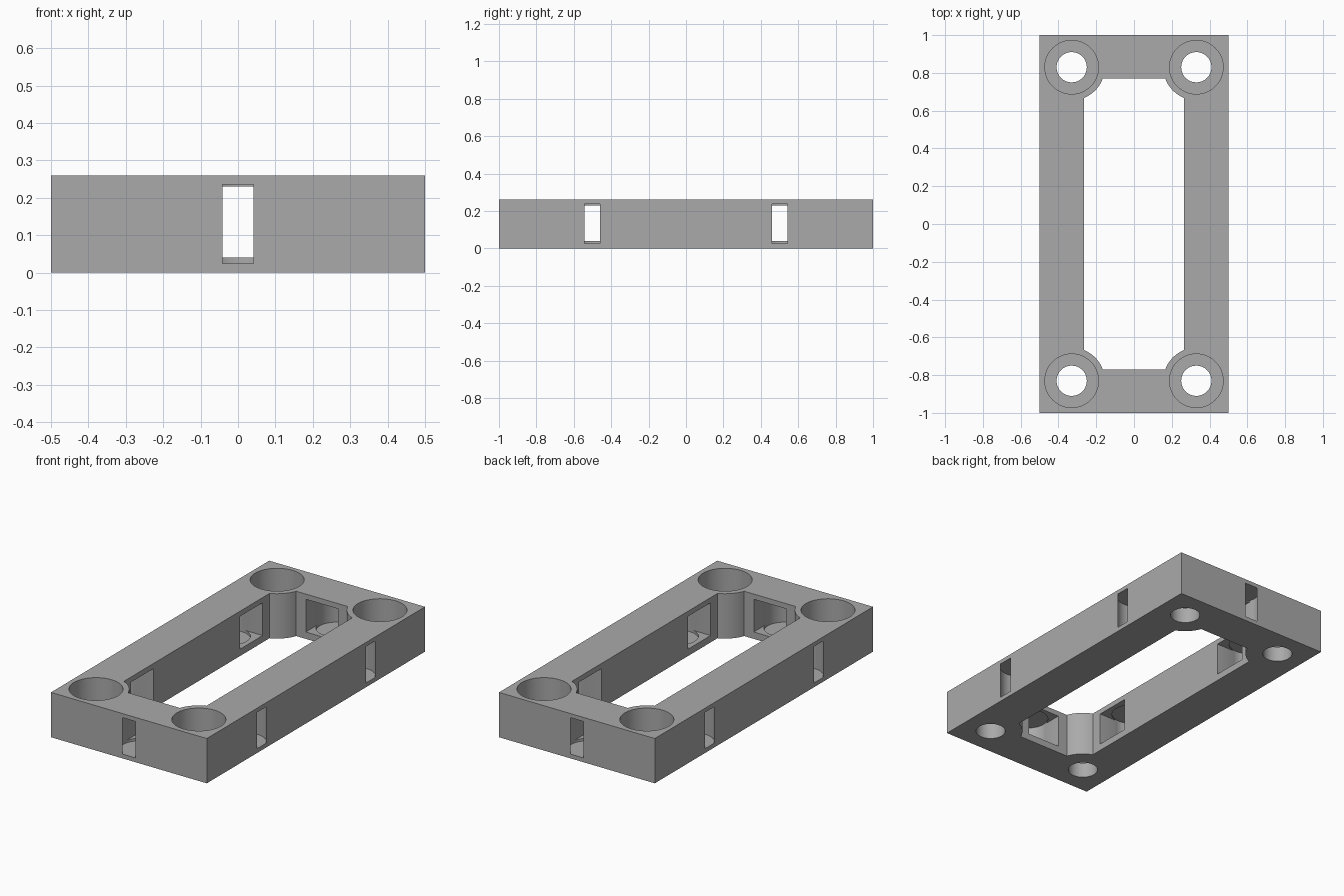
import bpy
import math

cube = bpy.data.objects.get("Cube")
if cube:
    bpy.data.objects.remove(cube, do_unlink=True)

HEIGHT = 0.26
HOLE_X, HOLE_Y = 0.33, 0.83       # corner hole centres
POCKET_R = 0.107                  # round pocket radius
SLOT_HALF = 0.0415                # half width of the outer slit
POCKET_IN = math.sqrt(POCKET_R ** 2 - SLOT_HALF ** 2)  # pocket centre behind outer face

grey = bpy.data.materials.new("grey_plastic")
grey.use_nodes = True
COLOUR = (0.4, 0.4, 0.4, 1)
grey.diffuse_color = COLOUR
grey.node_tree.nodes["Principled BSDF"].inputs["Base Color"].default_value = COLOUR


def box(name, x0, x1, y0, y1, z0, z1):
    bpy.ops.mesh.primitive_cube_add(
        size=1, location=((x0 + x1) / 2, (y0 + y1) / 2, (z0 + z1) / 2))
    ob = bpy.context.object
    ob.name = name
    ob.scale = (x1 - x0, y1 - y0, z1 - z0)
    bpy.ops.object.transform_apply(location=True, rotation=True, scale=True)
    return ob


def cylinder(name, x, y, r, z0, z1):
    bpy.ops.mesh.primitive_cylinder_add(
        vertices=64, radius=r, depth=z1 - z0, location=(x, y, (z0 + z1) / 2))
    ob = bpy.context.object
    ob.name = name
    bpy.ops.object.transform_apply(location=True, rotation=True, scale=True)
    return ob


def cut(target, cutter):
    cutter.hide_render = True
    mod = target.modifiers.new("cut", "BOOLEAN")
    mod.operation = "DIFFERENCE"
    mod.solver = "EXACT"
    mod.object = cutter
    bpy.context.view_layer.objects.active = target
    bpy.ops.object.modifier_apply(modifier=mod.name)
    bpy.data.objects.remove(cutter, do_unlink=True)


corners = [(sx * HOLE_X, sy * HOLE_Y) for sx in (-1, 1) for sy in (-1, 1)]

# Frame with a central opening that leaves round bosses in the corners
frame = box("base_frame", -0.5, 0.5, -1, 1, 0, HEIGHT)
opening = box("opening", -0.265, 0.265, -0.77, 0.77, -0.1, 0.4)
for x, y in corners:
    cut(opening, cylinder("boss", x, y, 0.175, -0.2, 0.5))
cut(frame, opening)

# Stepped corner holes
for x, y in corners:
    cut(frame, cylinder("through_hole", x, y, 0.08, -0.1, 0.4))
    cut(frame, cylinder("counterbore", x, y, 0.142, 0.09, 0.4))

# Round edge pockets with square access from the inside
HALF, LOW, HIGH = 0.104, 0.04, 0.23
for s in (-1, 1):
    c = s * (1 - POCKET_IN)
    cut(frame, cylinder("end_pocket", 0, c, POCKET_R, 0.025, 0.236))
    y0, y1 = sorted((c, s * 0.7))
    cut(frame, box("end_access", -HALF, HALF, y0, y1, LOW, HIGH))
    for y in (-0.5, 0.5):
        c = s * (0.5 - POCKET_IN)
        cut(frame, cylinder("side_pocket", c, y, POCKET_R, 0.025, 0.236))
        x0, x1 = sorted((c, s * 0.2))
        cut(frame, box("side_access", x0, x1, y - HALF, y + HALF, LOW, HIGH))

# Finish
frame.data.materials.clear()
frame.data.materials.append(grey)
for poly in frame.data.polygons:
    poly.material_index = 0
bpy.ops.object.select_all(action="DESELECT")
frame.select_set(True)
bpy.context.view_layer.objects.active = frame
bpy.ops.object.shade_smooth_by_angle(angle=math.radians(30))
